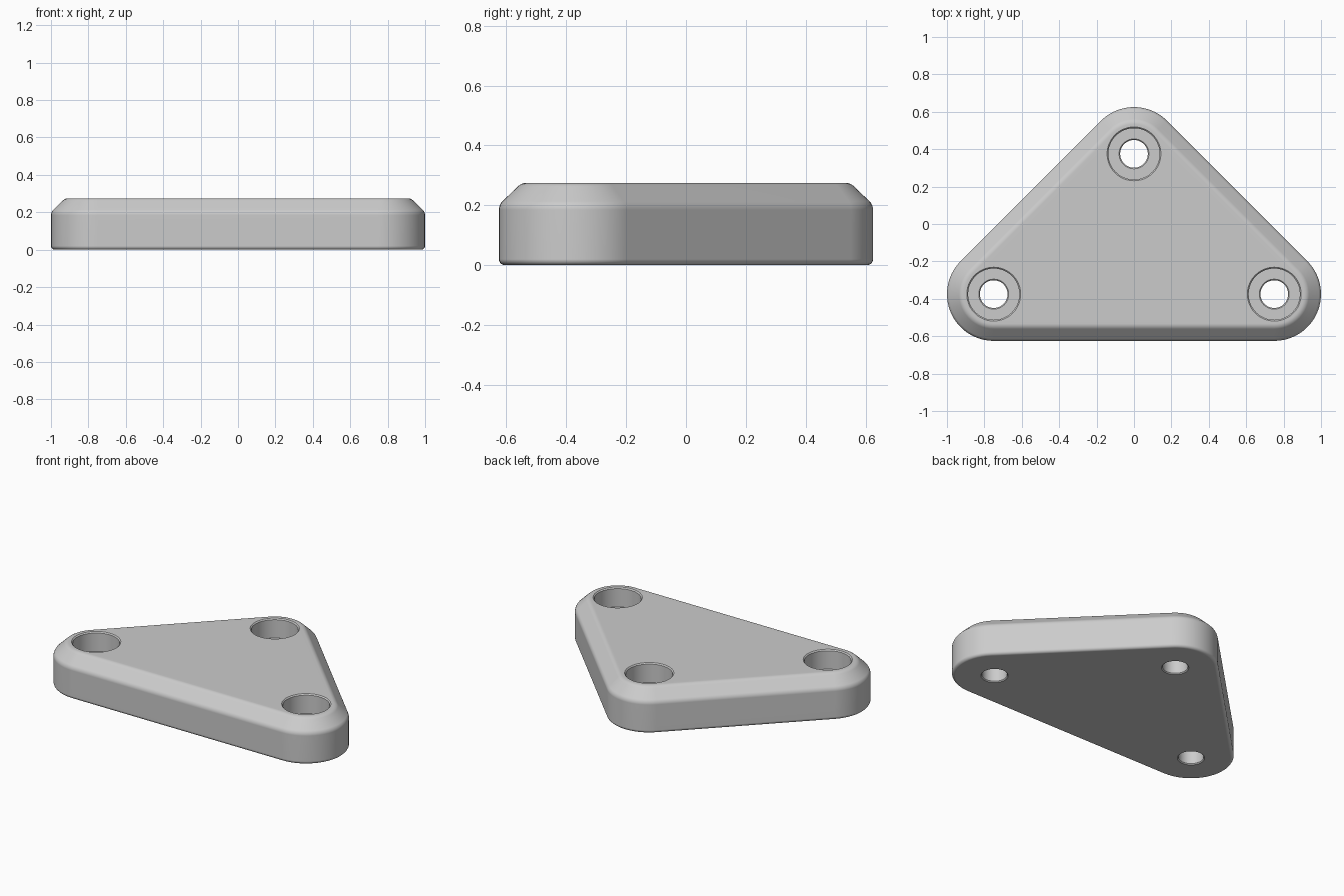
import bpy, bmesh
from math import sin, cos, pi, radians

cube = bpy.data.objects.get("Cube")
if cube:
    bpy.data.objects.remove(cube, do_unlink=True)

# One plain grey for the whole part
grey = bpy.data.materials.new("light_grey")
grey.use_nodes = True
colour = (0.6, 0.6, 0.6, 1)
grey.diffuse_color = colour
grey.node_tree.nodes["Principled BSDF"].inputs["Base Color"].default_value = colour

HEIGHT, CORNER_R, FLOOR = 0.275, 0.25, 0.15
# Corner centre x, y, then start and end angle of its rounded corner
CORNERS = [(0.75, -0.375, -90, 45), (0, 0.375, 45, 135), (-0.75, -0.375, 135, 270)]

bm = bmesh.new()


def outline(inset, z, steps=20):
    """Ring of vertices round the triangular plate."""
    r = CORNER_R - inset
    ring = []
    for x, y, start, end in CORNERS:
        for i in range(steps + 1):
            a = radians(start + (end - start) * i / steps)
            ring.append(bm.verts.new((x + r * cos(a), y + r * sin(a), z)))
    return ring


def circle(x, y, r, z, steps=48):
    angles = [2 * pi * i / steps for i in range(steps)]
    return [bm.verts.new((x + r * cos(a), y + r * sin(a), z)) for a in angles]


def bridge(rings):
    for low, high in zip(rings, rings[1:]):
        for i in range(len(low)):
            j = (i + 1) % len(low)
            bm.faces.new((low[i], low[j], high[j], high[i]))


def fillet(inset, z, r, start, end, steps=5):
    """Arc points of the edge profile, as (inset, z)."""
    angles = [radians(start + (end - start) * i / steps) for i in range(steps + 1)]
    return [(inset - r * cos(a), z + r * sin(a)) for a in angles]


# Outer wall: rounded foot, upright side, softened bevel at the top
profile = (fillet(0.02, 0.02, 0.02, -90, 0)
           + fillet(0.04, 0.185, 0.04, 0, 45)
           + fillet(0.092, HEIGHT - 0.04, 0.04, 45, 90))
walls = [outline(d, z) for d, z in profile]
bridge(walls)
bottoms, tops = [walls[0]], [walls[-1]]

# Counterbored screw holes with small chamfers
hole = [(0.08, 0), (0.074, 0.006), (0.074, FLOOR - 0.006), (0.08, FLOOR),
        (0.137, FLOOR), (0.137, HEIGHT - 0.007), (0.144, HEIGHT)]
for x, y, _, _ in CORNERS:
    rings = [circle(x, y, r, z) for r, z in hole]
    bridge(rings)
    bottoms.append(rings[0])
    tops.append(rings[-1])

# Flat top and bottom, filled between the outline and the holes
for loops, up in ((bottoms, -1), (tops, 1)):
    edges = [bm.edges.get((a, b)) for ring in loops
             for a, b in zip(ring, ring[1:] + ring[:1])]
    bmesh.ops.triangle_fill(bm, edges=edges, use_beauty=True, normal=(0, 0, up))

bmesh.ops.recalc_face_normals(bm, faces=bm.faces[:])
mesh = bpy.data.meshes.new("mounting_plate")
bm.to_mesh(mesh)
bm.free()
mesh.materials.append(grey)
plate = bpy.data.objects.new("mounting_plate", mesh)
bpy.context.collection.objects.link(plate)

# Smooth shading, with crisp hole edges and even flat faces
bpy.ops.object.select_all(action="DESELECT")
plate.select_set(True)
bpy.context.view_layer.objects.active = plate
bpy.ops.object.shade_smooth_by_angle(angle=radians(30))
weighted = plate.modifiers.new("even_shading", "WEIGHTED_NORMAL")
weighted.keep_sharp = True
